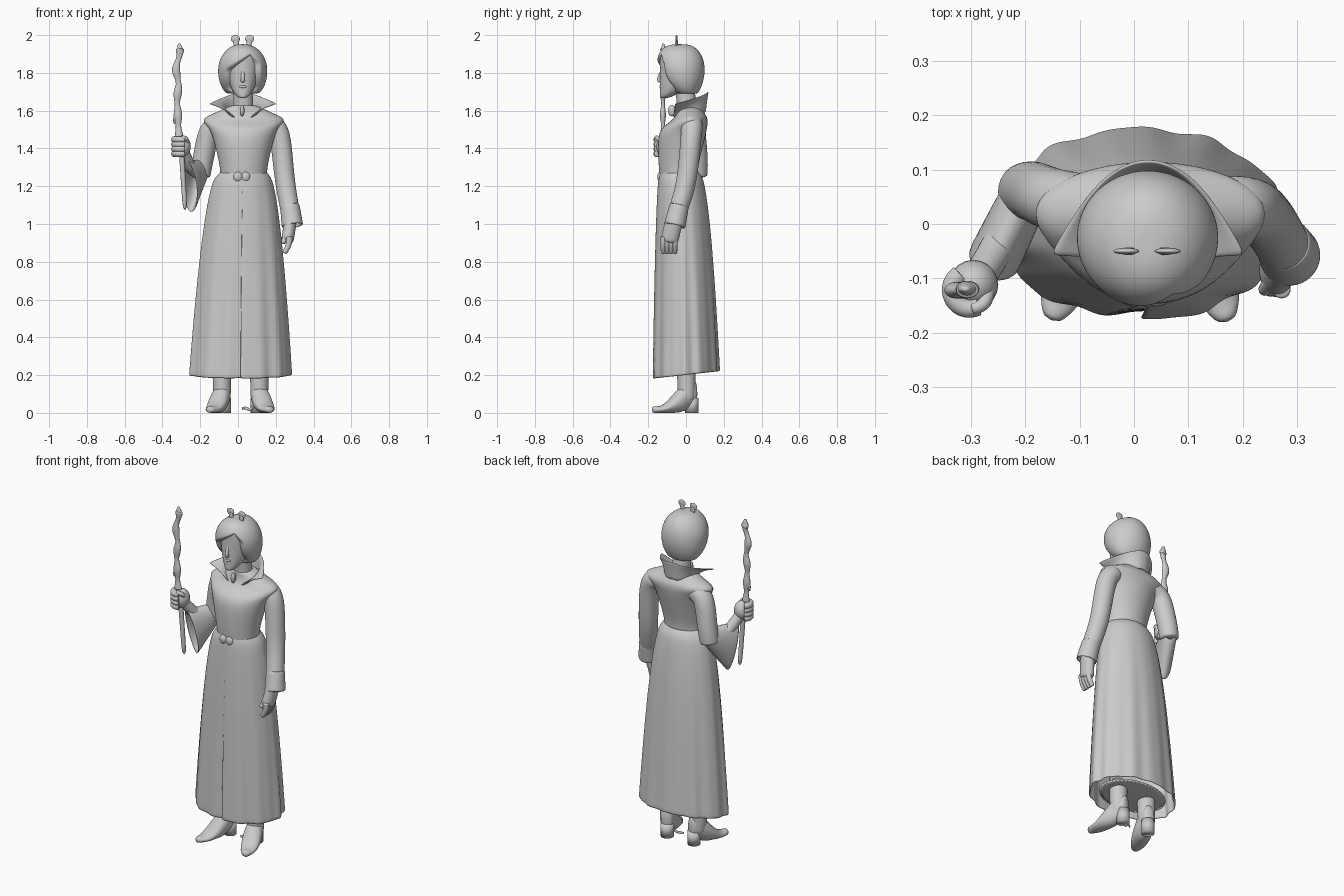
import bpy, bmesh
from math import sin, cos, pi
from mathutils import Vector, Matrix

cube = bpy.data.objects.get("Cube")
if cube:
    bpy.data.objects.remove(cube, do_unlink=True)

GREY = (0.6, 0.6, 0.61, 1)
clay = bpy.data.materials.new("plain grey")
clay.use_nodes = True
clay.diffuse_color = GREY
shader = next(node for node in clay.node_tree.nodes if node.type == 'BSDF_PRINCIPLED')
shader.inputs["Base Color"].default_value = GREY

SIDES = (-1, 1)
UP = Vector((0, 0, 1))
ACROSS = Vector((1, 0, 0))
DEPTH = Vector((0, 1, 0))


def mix(start, end, amount):
    return start + (end - start) * amount


def smooth(low, high, value):
    value = min(1, max(0, (value - low) / (high - low)))
    return value * value * (3 - 2 * value)


def steps(count):
    return [index / count for index in range(count + 1)]


def spline(points, count=4):
    """Catmull-Rom curve through vectors of any length."""
    points = [Vector(point) for point in points]
    padded = [points[0], *points, points[-1]]
    curve = []
    for before, start, end, after in zip(padded, padded[1:], padded[2:], padded[3:]):
        for t in steps(count)[:-1]:
            bend_in, bend_out = (end - before) / 2, (after - start) / 2
            ease = smooth(0, 1, t)
            curve.append(mix(start, end, ease) + bend_in * t * (1 - t) ** 2
                         - bend_out * t * t * (1 - t))
    return curve + [points[-1]]


def finish(name, bm, levels=0, thick=0):
    bmesh.ops.recalc_face_normals(bm, faces=bm.faces)
    mesh = bpy.data.meshes.new(name)
    for face in bm.faces:
        face.smooth = True
    bm.to_mesh(mesh)
    bm.free()
    mesh.materials.append(clay)
    part = bpy.data.objects.new(name, mesh)
    bpy.context.collection.objects.link(part)
    if thick:
        part.modifiers.new("thickness", 'SOLIDIFY').thickness = thick
    if levels:
        modifier = part.modifiers.new("smooth", 'SUBSURF')
        modifier.levels = modifier.render_levels = levels


def loft(name, rows, closed=True, caps=True, levels=1, thick=0):
    """Bridge rows of points into one skin."""
    bm = bmesh.new()
    grid = [[bm.verts.new(point) for point in row] for row in rows]
    count = len(rows[0])
    for lower, upper in zip(grid, grid[1:]):
        for j in range(count if closed else count - 1):
            k = (j + 1) % count
            bm.faces.new((lower[j], lower[k], upper[k], upper[j]))
    if caps:
        bm.faces.new(grid[0])
        bm.faces.new(grid[-1])
    finish(name, bm, levels, thick)


def ring(centre, u, v, count=24):
    return [Vector(centre) + u * cos(2 * pi * t) + v * sin(2 * pi * t)
            for t in steps(count)[:-1]]


def tube(name, points, start, end, flat=1, ref=ACROSS, knots=0, **options):
    """Limb along a curve, its radius going from start to end."""
    path = spline(points)
    last = len(path) - 1
    rows = []
    for i, point in enumerate(path):
        along = (path[min(i + 1, last)] - path[max(i - 1, 0)]).normalized()
        side = (ref - along * ref.dot(along)).normalized()
        radius = mix(start, end, i / last) * (1 + knots * cos(8 * pi * (i / last - 1)))
        rows.append(ring(point, side * radius, along.cross(side) * radius * flat, 16))
    loft(name, rows, **options)


def ball(name, centre, size):
    bm = bmesh.new()
    bmesh.ops.create_uvsphere(bm, u_segments=20, v_segments=12, radius=1,
                              matrix=Matrix.Translation(centre) @ Matrix.Diagonal((*size, 1)))
    finish(name, bm)


# Coat bodice: height, depth position, half width, half depth
bodice = spline([(1.2, -.03, .13, .1), (1.3, -.04, .127, .105), (1.48, -.018, .172, .125),
                 (1.55, .02, .215, .095), (1.59, .022, .15, .075), (1.63, .01, .06, .06)])
loft("bodice", [ring((.03, y, z), ACROSS * width, DEPTH * depth)
                for z, y, width, depth in bodice])
tube("neck", [(.03, .01, 1.58), (.025, -.01, 1.75)], .055, .05)
for side in SIDES:
    ball("waist_ornament", (.02 + side * .02, -.138, 1.25), (.024, .014, .026))
ball("throat_clasp", (.022, -.075, 1.6), (.012, .02, .03))

# Pleated wrap skirt, its end tucked under its start at the front
rows = []
for t in steps(32):
    grow = t ** .45
    row = []
    for s in steps(112):
        angle = s * (2 * pi + .12) - pi / 2
        fold = 1 + t * (.02 * cos(11 * angle + .8) + .012 * cos(17 * angle))
        fold -= .09 * t * smooth(.88, 1, s)
        y = mix(-.037, 0, grow) + mix(.1, .178, grow) * fold * sin(angle)
        x = mix(.03, .012, grow) + mix(.118, .268, grow) * fold * cos(angle)
        row.append(Vector((x, y, mix(1.28, .2, t) + .11 * y * t ** 4)))
    rows.append(row)
loft("skirt", rows, closed=False, caps=False, thick=.006)

# Lining that closes the skirt just above the hem
rows = [[Vector((point.x, point.y, point.z + .11 * point.y + .012)) for point in
         ring((.012, 0, mix(.2, .23, t)), ACROSS * .258 * (1 - t), DEPTH * .165 * (1 - t), 48)]
        for t in (0, .3, .6, .9)]
loft("skirt_lining", rows)

# Flared standing collar, open at the throat
rows = []
for rise in steps(5):
    row = []
    for t in steps(32):
        turn = 2 * t - 1
        angle = turn * pi * .86
        low = Vector((.025 + .078 * sin(angle), .012 + .085 * cos(angle),
                      1.59 - .025 * abs(turn)))
        high = Vector((.026 + .18 * turn, .112 - .172 * turn ** 2,
                       1.7 - .06 * abs(turn) ** 1.4))
        row.append(mix(low, high, rise) + UP * .012 * sin(pi * rise))
    rows.append(row)
loft("collar", rows, closed=False, caps=False, thick=.008)

# Face, narrowing to the chin
rows = []
for t in steps(14):
    swell = sin(pi / 2 * max(t, .01)) ** .4
    rows.append(ring((.025, .1 * swell - .138, mix(1.665, 1.9, t)),
                     ACROSS * .092 * swell, DEPTH * .1 * swell))
loft("face", rows)
tube("nose", [(.025, -.126, 1.815), (.025, -.143, 1.77), (.025, -.135, 1.757)], .008, .013)
ball("lips", (.025, -.131, 1.727), (.02, .01, .008))

# Bob haircut, pressed in around the face below a swept fringe
rows = []
for t in steps(36):
    sweep = mix(.06, 2.58, t)
    swell = sin(sweep) ** .7
    width = .13 * sin(sweep) ** mix(.9, .7, smooth(.4, .7, t))
    centre = Vector((.025, mix(-.034, .005, t ** 3), 1.81 + .142 * cos(sweep)))
    row = []
    for point in ring(centre, ACROSS * width,
                      DEPTH * .134 * swell * (1 - .35 * t ** 3), 96):
        fringe = min(1.85 + .6 * point.x, 1.97 - 1.1 * point.x)
        bare = (smooth(-.01, .01, fringe - point.z) * smooth(-.07, -.05, point.x)
                * smooth(.12, .1, point.x) * smooth(-.05, -.075, point.y))
        row.append(mix(point, centre, .25 * bare))
    rows.append(row)
loft("bob_hair", rows)

# Two flat knobs on top of the head
for side in SIDES:
    x = .024 + side * .038
    ball("crown_knob", (x, -.05, 1.98), (.024, .006, .02))
    tube("crown_stem", [(x - side * .01, -.05, 1.92), (x, -.05, 1.975)], .015, .014, flat=.5)

# Hanging left arm with a turned cuff
tube("left_sleeve", [(.13, .03, 1.53), (.213, .03, 1.495), (.25, 0, 1.22),
                     (.285, -.06, 1.02)], .061, .05)
tube("left_cuff", [(.274, -.035, 1.1), (.288, -.06, .99)], .052, .059, caps=False, thick=.008)
tube("left_palm", [(.28, -.06, 1.03), (.26, -.09, .9)], .034, .034, flat=1.4)
for index in range(4):
    y = -.12 + index * .02
    tube("left_finger", [(.272, y, .935), (.268, y, .89), (.245, y, .845)], .018, .013)
tube("left_thumb", [(.262, -.09, .97), (.238, -.125, .895)], .016, .012)

# Raised right arm with a wide hanging sleeve
tube("right_upper_sleeve", [(-.07, .03, 1.53), (-.147, .045, 1.495), (-.185, .06, 1.34),
                            (-.2, .06, 1.25)], .061, .054)
elbow, opening = Vector((-.185, .085, 1.29)), Vector((-.26, -.07, 1.2))
breadth = (opening - elbow).cross(UP).normalized()
rows = []
for t in steps(6):
    drop = Vector((-.015, -.03, 0)) * t + UP * mix(.05, .14, t)
    rows.append(ring(mix(elbow, opening, t), breadth * mix(.04, .05, t ** .5), drop))
loft("right_wide_sleeve", rows, caps=False, thick=.008)
tube("right_forearm", [(-.21, .04, 1.27), (-.25, -.04, 1.3), (-.295, -.115, 1.4)], .035, .03)
ball("right_palm", (-.296, -.112, 1.41), (.046, .046, .056))
for index in range(4):
    centre = Vector((-.302, -.122, 1.372 + index * .025))
    curl = ring(centre, ACROSS * .034, DEPTH * .034, 12)[4:11]
    tube("right_finger", curl, .019, .017, ref=UP)
tube("right_thumb", [(-.27, -.11, 1.42), (-.275, -.145, 1.45), (-.3, -.158, 1.46)],
     .016, .01, ref=UP)

# Staff: straight shaft, knotted upper part and pointed tip
tube("staff_shaft", [(-.28, -.11, 1.07), (-.305, -.12, 1.48)], .012, .015)
knotted = [(mix(-.312, -.314, t) - .009 * cos(5 * pi * t + .5) * smooth(.3, .7, t)
            - .008 * sin(pi * t), -.122, mix(1.46, 1.93, t)) for t in steps(12)]
tube("staff_head", knotted, .019, .018, flat=.7, knots=.22)
tube("staff_tip", [(knotted[-1][0], -.12, 1.905), (-.311, -.12, 1.957)], .026, .006, flat=.7)
tube("staff_thorn", [(-.318, -.122, 1.59), (-.335, -.122, 1.56), (-.338, -.122, 1.53)],
     .014, .003)

# Heeled ankle boots with the toes turned out
for name, x, turn in (("right", -.085, -.38), ("left", .113, .33)):
    forward = Vector((turn, -1, 0)).normalized()
    wide = forward.cross(UP)
    tube(name + "_boot_shaft", [(x, 0, .28), (x, .005, .05)], .053, .046)
    rows = []
    for t in steps(12):
        sole = .035 * (1 - smooth(0, .45, t))
        top = .17 - .135 * smooth(.15, .85, t)
        centre = Vector((x, 0, (sole + top) / 2)) + forward * mix(-.06, .19, t)
        rows.append(ring(centre, wide * .053 * sin(pi * mix(.1, .96, t)) ** .6,
                         UP * (top - sole) / 2))
    loft(name + "_boot_foot", rows)
    heel = Vector((x, 0, 0)) - forward * .032
    loft(name + "_boot_heel", [ring(heel + UP * z, ACROSS * .036, DEPTH * .036)
                               for z in (0, .08)], levels=0)

# Loose strap end beside the left boot
tube("boot_strap", [(.08, 0, .03), (.06, -.01, .018), (.04, 0, .026), (.022, -.01, .022)],
     .008, .007, flat=.6, ref=UP)
